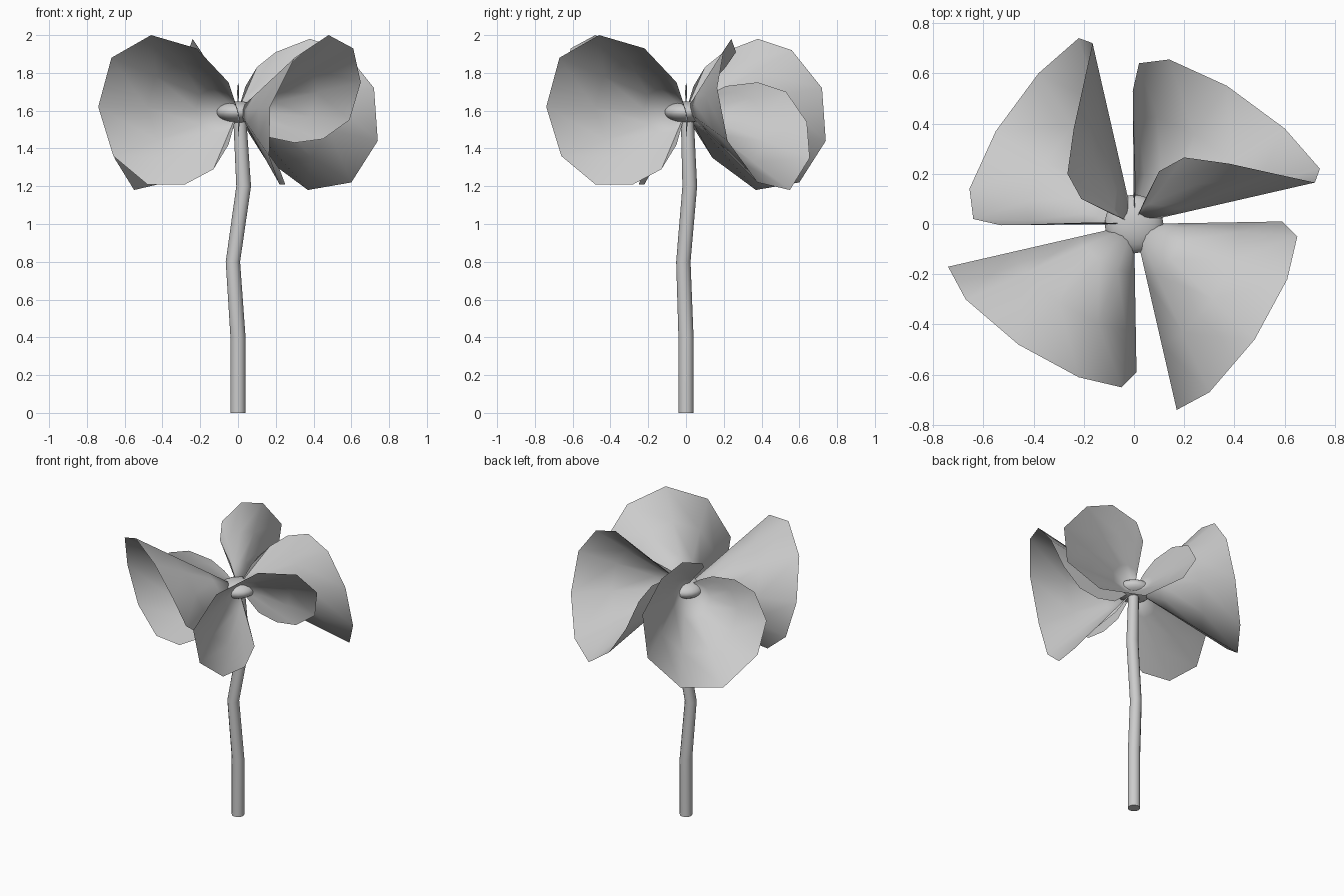
import bpy, bmesh, math
from mathutils import Vector

if "Cube" in bpy.data.objects:
    bpy.data.objects.remove(bpy.data.objects["Cube"])

HEART = Vector((0, 0, 1.6))


def finish(bm, name):
    bmesh.ops.recalc_face_normals(bm, faces=bm.faces)
    me = bpy.data.meshes.new(name)
    bm.to_mesh(me)
    bm.free()
    ob = bpy.data.objects.new(name, me)
    bpy.context.collection.objects.link(ob)
    for p in me.polygons:
        p.use_smooth = True
    bpy.ops.object.select_all(action='DESELECT')
    bpy.context.view_layer.objects.active = ob
    ob.select_set(True)
    bpy.ops.object.shade_smooth_by_angle(angle=math.radians(40))
    return ob


# Stem: gently bent tube
def stem():
    path = [(0, 0, 0, .04), (0, 0, .4, .04), (-.027, -.014, .8, .038),
            (.03, .02, 1.2, .039), (.008, .006, 1.58, .034)]
    bm = bmesh.new()
    n = 12
    rings = []
    for x, y, z, r in path:
        rings.append([bm.verts.new((x + r * math.cos(2 * math.pi * i / n),
                                    y + r * math.sin(2 * math.pi * i / n), z))
                      for i in range(n)])
    for a, b in zip(rings, rings[1:]):
        for i in range(n):
            j = (i + 1) % n
            bm.faces.new((a[i], a[j], b[j], b[i]))
    bm.faces.new(rings[0])
    bm.faces.new(rings[-1])
    finish(bm, "stem")


# Flower centre: flattened ball
def centre():
    bm = bmesh.new()
    bmesh.ops.create_uvsphere(bm, u_segments=20, v_segments=12, radius=1)
    for v in bm.verts:
        v.co = Vector((v.co.x * .117, v.co.y * .117, v.co.z * .057 + 1.593))
    finish(bm, "flower_centre")


# Petal: curled fan spreading from the flower centre to its rim
def petal(rim, name, turn):
    bm = bmesh.new()
    apex = bm.verts.new(HEART)
    rings = []
    for t in (.3, .65, 1):
        rings.append([bm.verts.new(HEART.lerp(Vector(p), t)) for p in rim])
    for i in range(len(rim) - 1):
        bm.faces.new((apex, rings[0][i], rings[0][i + 1]))
        for a, b in zip(rings, rings[1:]):
            bm.faces.new((a[i], b[i], b[i + 1], a[i + 1]))
    ob = finish(bm, name)
    ob.rotation_euler.z = math.radians(turn)


upturned_rim = [(-.05, -.11, 1.42), (-.13, -.22, 1.29), (-.28, -.25, 1.21),
                (-.48, -.22, 1.21), (-.66, -.165, 1.36), (-.74, -.17, 1.62),
                (-.67, -.30, 1.88), (-.46, -.48, 2.0), (-.22, -.61, 1.93),
                (-.05, -.65, 1.75), (.01, -.59, 1.55), (0, -.45, 1.45),
                (0, -.30, 1.43), (0, -.16, 1.46)]
downturned_rim = [(.04, .09, 1.73), (.10, .21, 1.83), (.20, .265, 1.91),
                  (.38, .24, 1.98), (.56, .20, 1.92), (.72, .165, 1.72),
                  (.74, .22, 1.44), (.60, .38, 1.22), (.37, .55, 1.18),
                  (.14, .655, 1.35), (.02, .64, 1.54), (-.005, .53, 1.70),
                  (0, .38, 1.75), (.005, .21, 1.73), (.005, .11, 1.68)]

stem()
centre()
for side, turn in (("left", 0), ("right", 90)):
    petal(upturned_rim, "front_petal_" + side, turn)
for side, turn in (("right", 0), ("left", 90)):
    petal(downturned_rim, "back_petal_" + side, turn)
